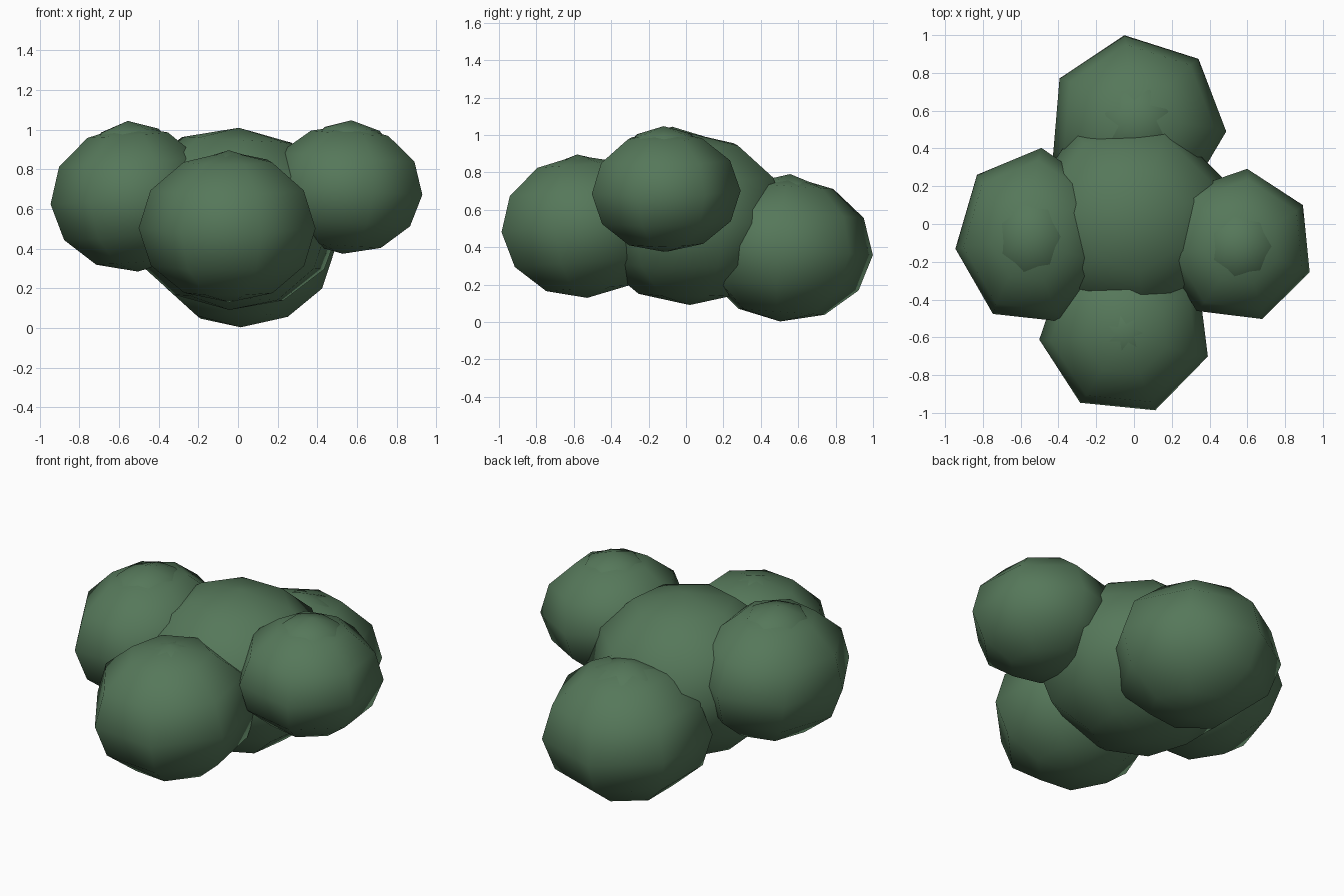
import bpy, bmesh
from math import atan2, radians, hypot
from mathutils import Matrix, Vector

cube = bpy.data.objects.get("Cube")
if cube:
    bpy.data.objects.remove(cube, do_unlink=True)

# Leaf colour
leaf = bpy.data.materials.new("leaf_green")
leaf.use_nodes = True
leaf.diffuse_color = (0.092, 0.187, 0.102, 1)
bsdf = leaf.node_tree.nodes["Principled BSDF"]
bsdf.inputs["Base Color"].default_value = leaf.diffuse_color
bsdf.inputs["Roughness"].default_value = 0.9


def clump(name, center, radii, turn, lean, toward):
    """Seven-sided squashed ball, one corner at angle turn, leaning toward a direction."""
    bm = bmesh.new()
    bmesh.ops.create_uvsphere(bm, u_segments=7, v_segments=6, radius=1)
    rim = max(bm.verts, key=lambda v: hypot(v.co.x, v.co.y))
    spin = Matrix.Rotation(radians(turn) - atan2(rim.co.y, rim.co.x), 4, 'Z')
    axis = Vector((-toward[1], toward[0], 0))
    tilt = Matrix.Rotation(radians(lean), 4, axis)
    size = Matrix.Diagonal((*radii, 1))
    bm.transform(Matrix.Translation(Vector(center)) @ tilt @ size @ spin)
    for f in bm.faces:
        f.smooth = True
    me = bpy.data.meshes.new(name)
    bm.to_mesh(me)
    bm.free()
    me.materials.append(leaf)
    ob = bpy.data.objects.new(name, me)
    bpy.context.collection.objects.link(ob)


# Main mass in the middle
clump("center_clump", (-0.02, 0.02, 0.55), (0.57, 0.55, 0.46), 70, 3, (1, 0))

# Outer clumps: x, y, radius x, radius y, bottom, top, corner angle, crown height
outer = {
    "front": (-0.045, -0.555, 0.46, 0.46, 0.128, 0.897, -70, 0.006),
    "back": (0.015, 0.53, 0.475, 0.475, 0.002, 0.792, 98, 0.012),
    "right": (-0.53, -0.07, 0.42, 0.475, 0.283, 1.045, 84.5, 0.022),
    "left": (0.55, -0.115, 0.405, 0.41, 0.373, 1.048, 83, 0.022),
}
for side, (x, y, rx, ry, low, high, turn, crown) in outer.items():
    rz = (high - crown - low) / 2
    z = low + rz
    clump(side + "_clump", (x, y, z), (rx, ry, rz), turn, 4, (x, y))
    # Inner growth that just breaks through the top
    clump(side + "_crown", (x, y, z + crown), (rx * 0.72, ry * 0.72, rz), turn + 20, 4, (x, y))
